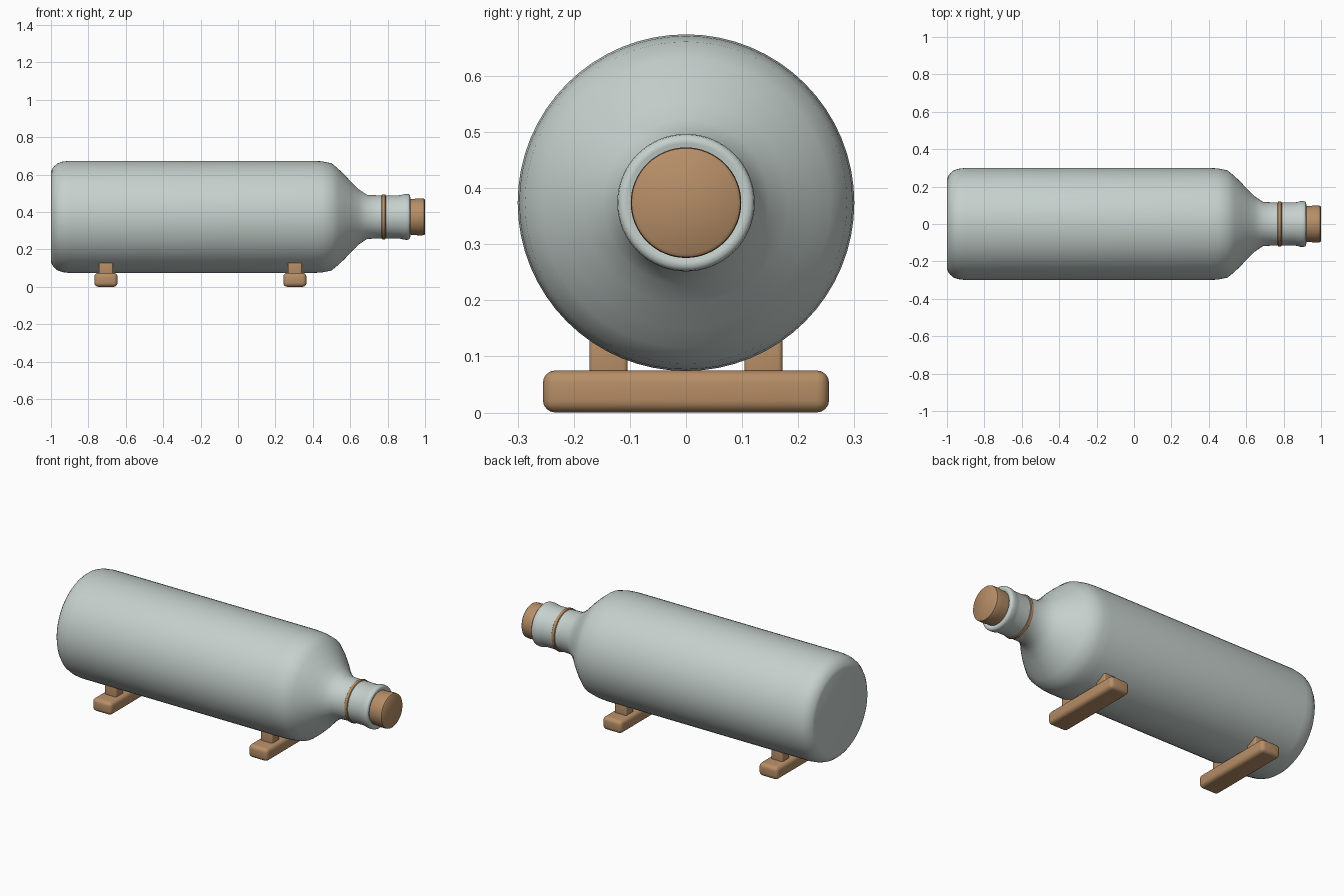
import bpy, bmesh, math

if "Cube" in bpy.data.objects:
    bpy.data.objects.remove(bpy.data.objects["Cube"])

AXIS_Z = 0.374


def material(name, color):
    m = bpy.data.materials.new(name)
    m.diffuse_color = (*color, 1)
    m.use_nodes = True
    m.node_tree.nodes["Principled BSDF"].inputs["Base Color"].default_value = m.diffuse_color
    return m


glass = material("pale grey green glass", (0.56, 0.63, 0.60))
wood = material("warm brown wood", (0.47, 0.27, 0.135))


def finish(name, bm, mat, angle):
    bmesh.ops.recalc_face_normals(bm, faces=bm.faces)
    mesh = bpy.data.meshes.new(name)
    bm.to_mesh(mesh)
    bm.free()
    mesh.materials.append(mat)
    obj = bpy.data.objects.new(name, mesh)
    bpy.context.collection.objects.link(obj)
    bpy.ops.object.select_all(action='DESELECT')
    obj.select_set(True)
    bpy.context.view_layer.objects.active = obj
    bpy.ops.object.shade_smooth_by_angle(angle=math.radians(angle))
    return obj


def lathe(name, profile, mat, closed=False, steps=64):
    """Spin (x, radius) points around the long axis."""
    bm = bmesh.new()
    rings = []
    for x, r in profile:
        rings.append([bm.verts.new((x, r * math.cos(2 * math.pi * i / steps),
                                    AXIS_Z + r * math.sin(2 * math.pi * i / steps)))
                      for i in range(steps)])
    pairs = list(zip(rings, rings[1:]))
    if closed:
        pairs.append((rings[-1], rings[0]))
    for a, b in pairs:
        for i in range(steps):
            j = (i + 1) % steps
            bm.faces.new((a[i], a[j], b[j], b[i]))
    if not closed:
        bm.faces.new(rings[0])
        bm.faces.new(rings[-1])
    return finish(name, bm, mat, 40)


def block(name, center, size, bevel, mat):
    """Box with rounded edges."""
    bm = bmesh.new()
    bmesh.ops.create_cube(bm, size=1)
    for v in bm.verts:
        v.co = [c + p * s for c, p, s in zip(center, v.co, size)]
    bmesh.ops.bevel(bm, geom=bm.edges[:], offset=bevel, segments=4,
                    profile=0.5, affect='EDGES')
    return finish(name, bm, mat, 40)


# Bottle: flat base, rounded heel, body, shoulder, neck and lip
lathe("bottle", [
    (-1.0, 0.240), (-0.994, 0.256), (-0.982, 0.272), (-0.965, 0.286),
    (-0.94, 0.295), (-0.90, 0.300), (0.40, 0.300), (0.45, 0.297),
    (0.50, 0.287), (0.535, 0.258), (0.57, 0.225), (0.61, 0.182),
    (0.645, 0.148), (0.69, 0.118), (0.75, 0.115), (0.86, 0.115),
    (0.875, 0.118), (0.89, 0.122), (0.905, 0.1225), (0.914, 0.121),
    (0.920, 0.115), (0.921, 0.106), (0.915, 0.094)], glass)

# Stopper pushed into the mouth
lathe("stopper", [(0.88, 0.090), (0.915, 0.095), (0.935, 0.096),
                  (0.96, 0.0985), (0.985, 0.0985), (0.995, 0.097),
                  (1.0, 0.091)], wood)

# Band round the neck
band = [(0.779 + 0.011 * math.cos(a * math.pi / 4),
         0.115 + 0.006 * math.sin(a * math.pi / 4)) for a in range(8)]
lathe("neck_band", band, wood, closed=True)

# Two cradle feet, each a cross bar with a pair of posts
for label, x in (("rear", -0.706), ("front", 0.304)):
    block(label + "_foot_bar", (x, 0, 0.0375), (0.124, 0.51, 0.075), 0.022, wood)
    for side, s in (("left", 1), ("right", -1)):
        block(f"{label}_{side}_post", (x, s * 0.138, 0.095),
              (0.076, 0.068, 0.08), 0.008, wood)
